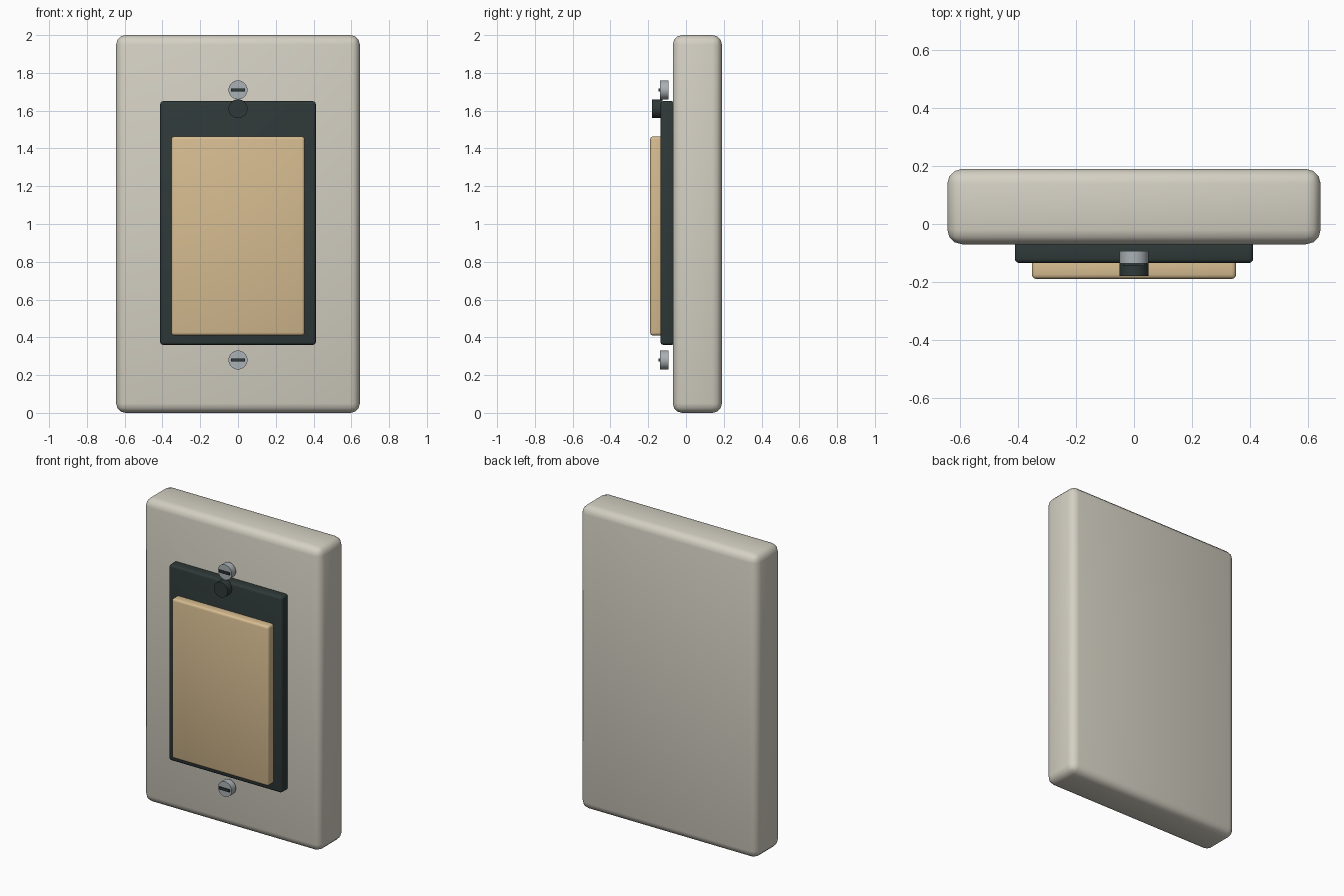
import bpy
import math

if "Cube" in bpy.data.objects:
    bpy.data.objects.remove(bpy.data.objects["Cube"])


def material(name, rgb):
    m = bpy.data.materials.new(name)
    m.diffuse_color = (*rgb, 1.0)
    m.use_nodes = True
    m.node_tree.nodes["Principled BSDF"].inputs["Base Color"].default_value = m.diffuse_color
    return m


IVORY = material("warm_ivory", (0.66, 0.63, 0.545))
TAN = material("tan", (0.67, 0.50, 0.28))
DARK = material("dark_slate", (0.028, 0.040, 0.040))
METAL = material("screw_metal", (0.40, 0.44, 0.46))


def finish(obj, name, mat):
    obj.name = name
    obj.data.materials.append(mat)
    bpy.ops.object.shade_smooth_by_angle(angle=math.radians(40))
    return obj


def box(name, mat, x, y, z, bevel=0.0, segments=3):
    """Rounded box from (min, max) pairs on each axis."""
    spans = (x, y, z)
    bpy.ops.mesh.primitive_cube_add(size=1, location=[(a + b) / 2 for a, b in spans])
    obj = bpy.context.object
    obj.scale = [b - a for a, b in spans]
    bpy.ops.object.transform_apply(location=False, rotation=False, scale=True)
    if bevel:
        mod = obj.modifiers.new("rounded_edges", 'BEVEL')
        mod.width = bevel
        mod.segments = segments
        bpy.ops.object.modifier_apply(modifier=mod.name)
    return finish(obj, name, mat)


def disc(name, mat, radius, y, z):
    """Cylinder lying along the y axis, centred on x = 0."""
    bpy.ops.mesh.primitive_cylinder_add(
        vertices=32, radius=radius, depth=y[1] - y[0],
        location=(0, (y[0] + y[1]) / 2, z), rotation=(math.pi / 2, 0, 0))
    return finish(bpy.context.object, name, mat)


# Wall plate
box("wall_plate", IVORY, (-0.645, 0.645), (-0.07, 0.19), (0, 2), 0.05)

# Dark frame behind the rocker
box("switch_frame", DARK, (-0.412, 0.412), (-0.135, -0.06), (0.36, 1.65), 0.015)

# Rocker paddle
box("rocker", TAN, (-0.353, 0.353), (-0.19, -0.12), (0.41, 1.463), 0.015)

# Indicator button above the rocker
disc("indicator_button", DARK, 0.05, (-0.18, -0.125), 1.61)

# Slotted screws above and below the frame
for label, z in (("upper", 1.71), ("lower", 0.28)):
    disc(label + "_screw", METAL, 0.05, (-0.137, -0.093), z)
    box(label + "_screw_slot", DARK, (-0.038, 0.038), (-0.146, -0.136), (z - 0.008, z + 0.008))
